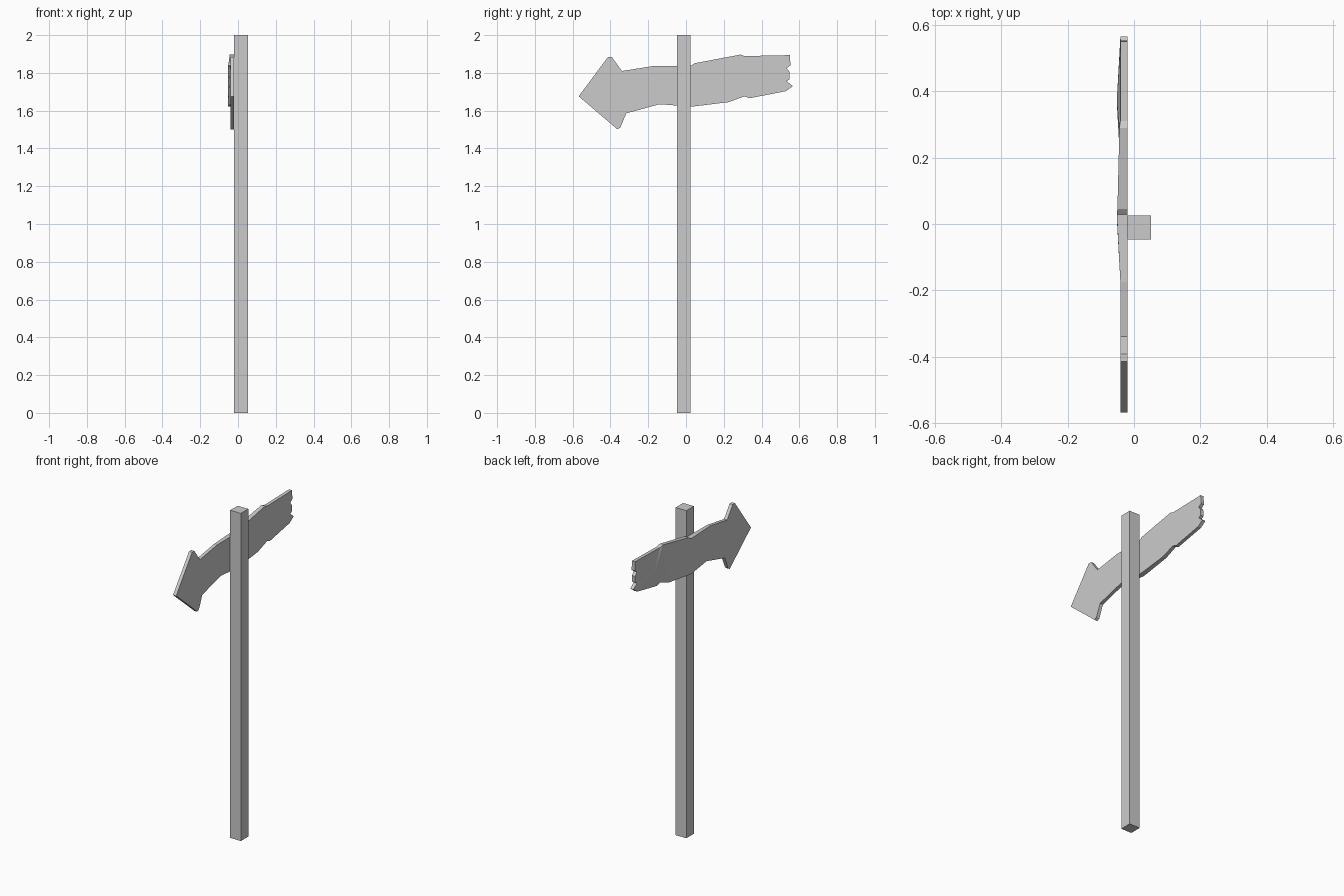
import bpy, bmesh

if "Cube" in bpy.data.objects:
    bpy.data.objects.remove(bpy.data.objects["Cube"])

mat = bpy.data.materials.new("plain grey")
mat.diffuse_color = (0.6, 0.6, 0.6, 1)
mat.use_nodes = True
mat.node_tree.nodes["Principled BSDF"].inputs["Base Color"].default_value = mat.diffuse_color


def finish(bm, name):
    bmesh.ops.recalc_face_normals(bm, faces=bm.faces)
    me = bpy.data.meshes.new(name)
    bm.to_mesh(me)
    bm.free()
    me.materials.append(mat)
    ob = bpy.data.objects.new(name, me)
    bpy.context.collection.objects.link(ob)
    return ob


# square post
bm = bmesh.new()
bmesh.ops.create_cube(bm, size=1)
for v in bm.verts:
    v.co = (0.016 + v.co.x * 0.072, -0.011 + v.co.y * 0.072, 1 + v.co.z * 2)
finish(bm, "post")

# arrow board outline (y, z), clockwise from the tip
outline = [(-.568, 1.676), (-.414, 1.883), (-.392, 1.883), (-.339, 1.81), (-.175, 1.836),
           (.028, 1.838), (.045, 1.851), (.289, 1.897), (.31, 1.889), (.55, 1.894),
           (.553, 1.84), (.533, 1.825), (.549, 1.804), (.549, 1.767), (.533, 1.756),
           (.566, 1.73), (.528, 1.703), (.337, 1.666), (.31, 1.676), (.225, 1.645),
           (.045, 1.623), (.02, 1.622), (-.14, 1.634), (-.316, 1.586), (-.347, 1.512), (-.363, 1.501)]
# the carved face bulges where the board crosses the post
bulge = {5: -.052, 6: -.05, 20: -.05, 21: -.052, 7: -.044, 19: -.044}
n = len(outline)
bm = bmesh.new()
back = [bm.verts.new((-.02, y, z)) for y, z in outline]
face = [bm.verts.new((bulge.get(i, -.041), y, z)) for i, (y, z) in enumerate(outline)]
bm.faces.new(back)
for i in range(n):
    j = (i + 1) % n
    bm.faces.new((back[i], back[j], face[j], face[i]))
# arrow head, then strips along the plank
bm.faces.new([face[i] for i in (0, 1, 2, 3, 4, 22, 23, 24, 25)])
for a, b, c, d in ((4, 5, 21, 22), (5, 6, 20, 21), (6, 7, 19, 20)):
    bm.faces.new([face[i] for i in (a, b, c, d)])
# raised knot near the broken end
knot = bm.verts.new((-.052, .37, 1.78))
ring = list(range(7, 20))
for a, b in zip(ring, ring[1:] + ring[:1]):
    bm.faces.new((face[a], face[b], knot))
finish(bm, "arrow_board")
